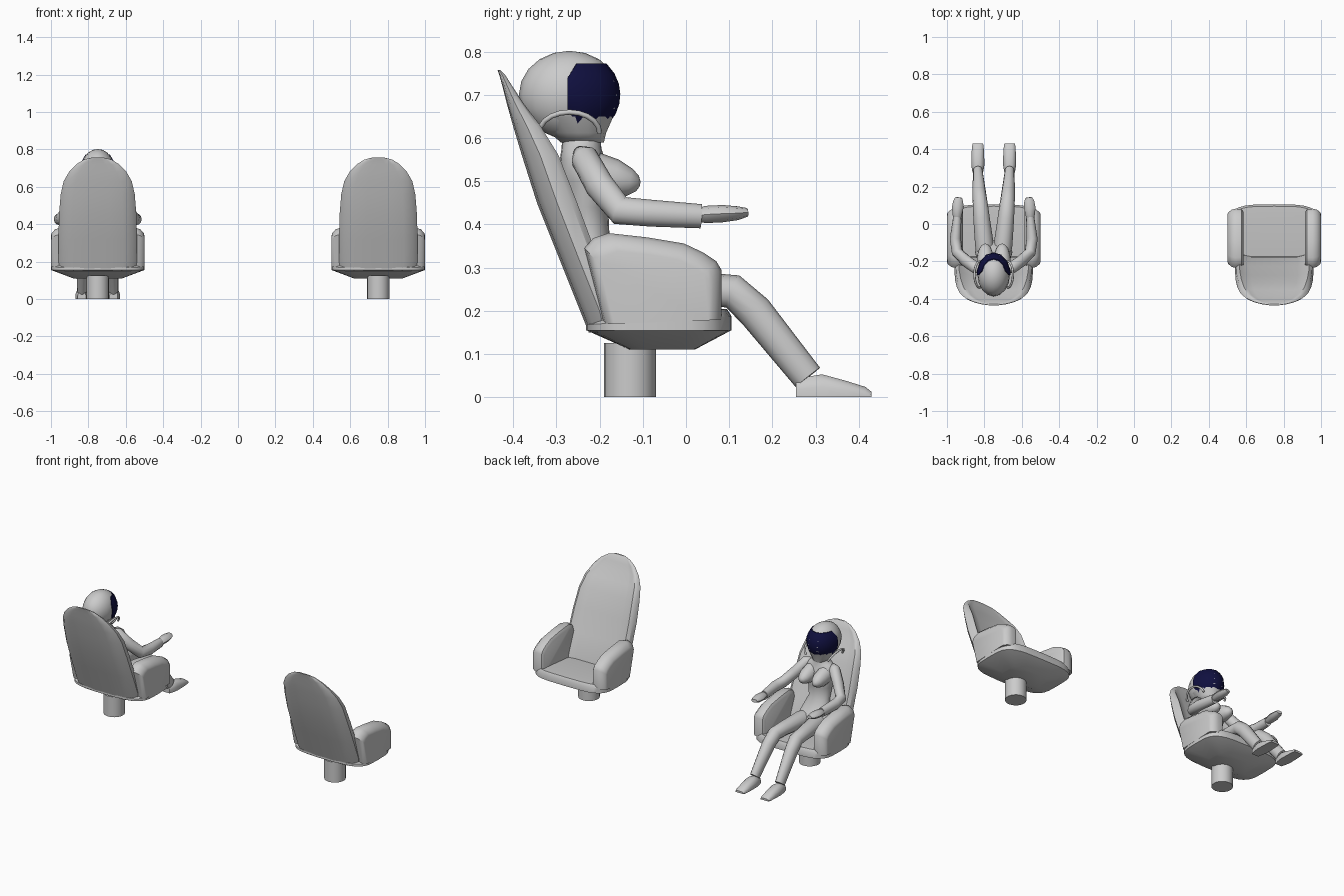
import bpy, bmesh, math
from mathutils import Vector

if "Cube" in bpy.data.objects:
    bpy.data.objects.remove(bpy.data.objects["Cube"])


def mesh(name, verts, faces, angle=35):
    me = bpy.data.meshes.new(name)
    me.from_pydata(verts, [], faces)
    bm = bmesh.new()
    bm.from_mesh(me)
    bmesh.ops.recalc_face_normals(bm, faces=bm.faces)
    bm.to_mesh(me)
    bm.free()
    ob = bpy.data.objects.new(name, me)
    bpy.context.collection.objects.link(ob)
    bpy.ops.object.select_all(action='DESELECT')
    ob.select_set(True)
    bpy.context.view_layer.objects.active = ob
    bpy.ops.object.shade_smooth_by_angle(angle=math.radians(angle))
    return ob


def loft(name, rings, cx, angle=35):
    """Skin equal-length rings, cap both ends, shift to x = cx."""
    n = len(rings[0])
    verts = [(x + cx, y, z) for r in rings for x, y, z in r]
    faces = [(i * n + j, i * n + (j + 1) % n, (i + 1) * n + (j + 1) % n, (i + 1) * n + j)
             for i in range(len(rings) - 1) for j in range(n)]
    faces += [tuple(range(n)), tuple(range(len(verts) - n, len(verts)))]
    return mesh(name, verts, faces, angle)


def oval(n, p=2):
    """Unit superellipse of n points."""
    e = 2 / p
    out = []
    for k in range(n):
        a = math.tau * k / n
        c, s = math.cos(a), math.sin(a)
        out.append((math.copysign(abs(c) ** e, c), math.copysign(abs(s) ** e, s)))
    return out


def limb(name, path, cx, n=12, angle=50):
    """Tube through (x, y, z, side radius, up radius) points."""
    pts = [Vector(p[:3]) for p in path]
    rings = []
    for i, p in enumerate(path):
        t = Vector()
        if i > 0:
            t += (pts[i] - pts[i - 1]).normalized()
        if i < len(pts) - 1:
            t += (pts[i + 1] - pts[i]).normalized()
        t.normalize()
        side = Vector((1, 0, 0))
        side = (side - t * side.dot(t)).normalized()
        up = side.cross(t)
        rings.append([pts[i] + side * c * p[3] + up * s * p[4] for c, s in oval(n)])
    return loft(name, rings, cx, angle)


def chair(cx):
    # pedestal
    loft("pedestal", [[(.06 * c, -.13 + .06 * s, z) for c, s in oval(20)] for z in (0, .125)], cx)

    # seat pan: half width, y centre, half depth, z, forward slope
    pan = [(.13, -.055, .075, .11, 0), (.25, -.063, .168, .155, 0), (.25, -.063, .168, .178, .06),
           (.24, -.063, .158, .19, .09), (.2, -.063, .12, .193, .09)]
    loft("seat", [[(w * c, y + d * s, z + k * d * s) for c, s in oval(32, 4)]
                  for w, y, d, z, k in pan], cx)

    # backrest: z, half width, rear y, front y, recess
    back = [(.15, .2, -.225, -.15, .02), (.2, .21, -.245, -.155, .022), (.32, .21, -.293, -.203, .022),
            (.45, .207, -.345, -.252, .022), (.56, .198, -.38, -.295, .02), (.63, .182, -.401, -.338, .015),
            (.68, .153, -.415, -.376, .01), (.72, .115, -.425, -.402, .004), (.745, .075, -.432, -.418, .001),
            (.757, .03, -.436, -.429, 0)]
    rings = []
    for z, w, yb, yf, r in back:
        t = yf - yb
        half = [(.3, yb), (.65, yb + .06 * t), (.88, yb + .2 * t), (1, yb + .5 * t),
                (.97, yb + .85 * t), (.89, yf), (.78, yf - r * .6), (.6, yf - r)]
        rings.append([(w * u, y, z) for u, y in half] + [(-w * u, y, z) for u, y in reversed(half)])
    loft("backrest", rings, cx, 40)

    # armrests: side profile swept outwards
    prof = [(-.19, .17), (-.235, .345), (-.215, .368), (-.18, .38), (-.09, .37), (-.005, .356),
            (.04, .335), (.07, .315), (.082, .295), (.082, .18)]
    for s in (-1, 1):
        loft("armrest", [[(s * x, -.07 + (y + .07) * k, .17 + (z - .17) * k) for y, z in prof]
                         for x, k in ((.165, .9), (.175, .98), (.205, 1), (.228, .965), (.246, .87), (.25, .8))],
             cx, 40)


def figure(cx):
    # torso: z, y centre, half width, half depth
    body = [(.2, -.14, .08, .05), (.25, -.15, .1, .065), (.3, -.185, .088, .055), (.37, -.225, .065, .048),
            (.44, -.232, .075, .052), (.5, -.23, .09, .06), (.55, -.24, .098, .052), (.577, -.242, .07, .046),
            (.595, -.242, .042, .045), (.65, -.25, .042, .05)]
    loft("torso", [[(w * c, y + d * s, z) for c, s in oval(20)] for z, y, w, d in body], cx, 60)

    for s in (-1, 1):
        # bust
        limb("bust", [(s * .045, -.21, .515, .046, .052), (s * .045, -.165, .505, .043, .046),
                      (s * .045, -.13, .498, .032, .032), (s * .045, -.112, .495, .018, .018),
                      (s * .045, -.106, .494, .005, .005)], cx, angle=60)
        # arms
        limb("arm", [(s * .075, -.25, .572, .012, .012), (s * .093, -.236, .555, .032, .032),
                     (s * .145, -.2, .49, .031, .034), (s * .195, -.152, .432, .03, .034),
                     (s * .205, -.08, .426, .03, .031), (s * .195, .035, .419, .022, .028)], cx, angle=60)
        # hands
        limb("hand", [(s * .195, .025, .42, .018, .014), (s * .195, .045, .423, .024, .02),
                      (s * .193, .085, .425, .031, .02), (s * .19, .12, .426, .027, .016),
                      (s * .187, .142, .428, .018, .01)], cx, 8)
        # legs
        limb("leg", [(s * .045, -.17, .25, .045, .045), (s * .05, -.11, .252, .05, .05),
                     (s * .065, .03, .25, .044, .04), (s * .072, .108, .245, .04, .04),
                     (s * .077, .16, .198, .037, .041), (s * .085, .282, .046, .026, .036)], cx, angle=60)
        # shoes
        shoe = [(.255, .022, .04), (.285, .03, .048), (.315, .035, .053), (.37, .034, .038),
                (.415, .031, .024), (.43, .028, .012)]
        loft("shoe", [[(s * .085 + w * u, y, h * v) for u, v in
                       ((-1, 0), (-1, .45), (-.8, .8), (-.4, 1), (.4, 1), (.8, .8), (1, .45), (1, 0))]
                      for y, w, h in shoe], cx)
        # curved tubes beside the helmet
        tube = []
        for k in range(11):
            a = math.pi * k / 10
            tube.append((s * (.075 + .028 * math.sin(a)), -.27 + .07 * math.cos(a),
                         .612 + .048 * math.sin(a), .006, .006))
        limb("collar_tube", tube, cx, 8)

    # helmet shell and chin
    bpy.ops.mesh.primitive_uv_sphere_add(segments=16, ring_count=10, location=(cx, -.27, .7))
    helmet = bpy.context.object
    helmet.name = "helmet"
    helmet.scale = (.087, .117, .102)
    bpy.ops.object.shade_smooth_by_angle(angle=math.radians(50))
    loft("chin", [[(w * c, y + d * s, z) for c, s in oval(16)] for z, y, w, d in
                  ((.59, -.24, .04, .05), (.612, -.25, .06, .065), (.65, -.263, .078, .095))], cx, 60)

    # dark visor wrapped round the helmet front
    az = (-92, -78, -52, -26, 0, 26, 52, 78, 92)
    verts = []
    for k in (1.035, .97):
        for a in az:
            lo, hi = (.665, .74) if abs(a) > 90 else (.632, .773)
            for i in range(7):
                z = lo + (hi - lo) * i / 6
                r = k * math.sqrt(1 - ((z - .7) / .106) ** 2)
                verts.append((cx + .088 * r * math.sin(math.radians(a)),
                              -.27 + .114 * r * math.cos(math.radians(a)), z))
    m, o = len(az), 7 * len(az)
    faces = []
    for j in range(m - 1):
        for i in range(6):
            q = (j * 7 + i, j * 7 + i + 1, j * 7 + i + 8, j * 7 + i + 7)
            faces += [q, tuple(v + o for v in q)]
    rim = ([j * 7 for j in range(m)] + [(m - 1) * 7 + i for i in range(1, 7)] +
           [j * 7 + 6 for j in range(m - 2, -1, -1)] + list(range(5, 0, -1)))
    for a, b in zip(rim, rim[1:] + rim[:1]):
        faces.append((a, b, b + o, a + o))
    visor = mesh("visor", verts, faces, 40)
    mat = bpy.data.materials.new("dark_blue")
    mat.diffuse_color = (.005, .005, .05, 1)
    mat.use_nodes = True
    mat.node_tree.nodes["Principled BSDF"].inputs["Base Color"].default_value = mat.diffuse_color
    visor.data.materials.append(mat)


for x in (-.75, .75):
    chair(x)
figure(-.75)
